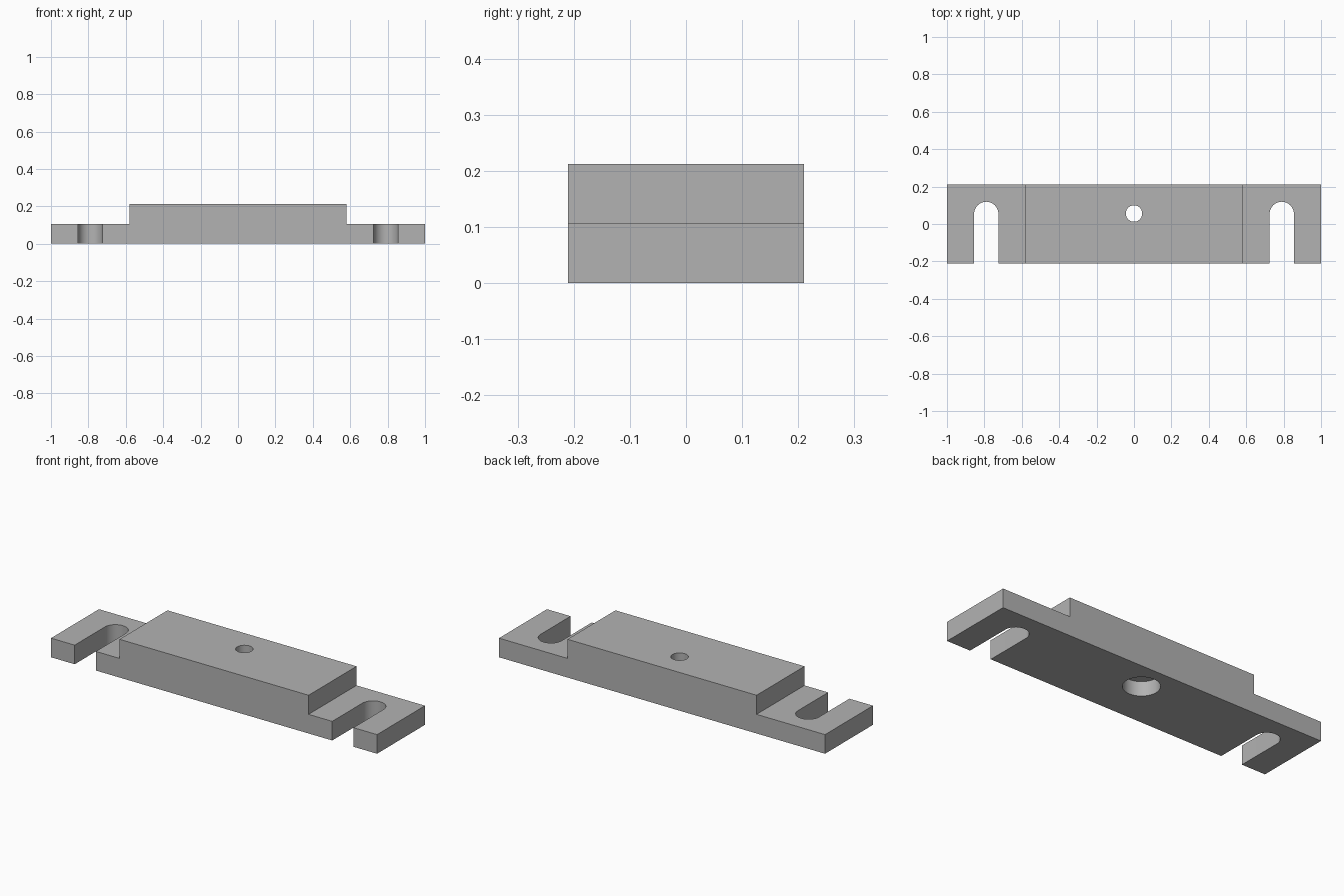
import bpy, bmesh, math

cube = bpy.data.objects.get("Cube")
if cube:
    bpy.data.objects.remove(cube, do_unlink=True)

HALF_DEPTH = 0.21
LOW, HIGH = 0.106, 0.212
STEP_X = 0.58
SLOT_X, SLOT_Y, SLOT_R = 0.79, 0.054, 0.065
HOLE_Y = 0.056

# Single plain grey material
grey = bpy.data.materials.new("machined_grey")
grey.use_nodes = True
colour = (0.45, 0.45, 0.45, 1)
grey.diffuse_color = colour
grey.node_tree.nodes["Principled BSDF"].inputs["Base Color"].default_value = colour


def prism(name, points, direction):
    """Extrude a closed outline along a direction."""
    bm = bmesh.new()
    face = bm.faces.new([bm.verts.new(p) for p in points])
    result = bmesh.ops.extrude_face_region(bm, geom=[face])
    verts = [v for v in result["geom"] if isinstance(v, bmesh.types.BMVert)]
    bmesh.ops.translate(bm, verts=verts, vec=direction)
    bmesh.ops.recalc_face_normals(bm, faces=bm.faces)
    mesh = bpy.data.meshes.new(name)
    bm.to_mesh(mesh)
    bm.free()
    mesh.materials.append(grey)
    obj = bpy.data.objects.new(name, mesh)
    bpy.context.collection.objects.link(obj)
    return obj


def arc(x, y, z, radius, angle, count):
    """Points along an arc starting on the +x side."""
    return [(x + radius * math.cos(angle * i / count),
             y + radius * math.sin(angle * i / count), z) for i in range(count)]


def cut(body, cutter):
    mod = body.modifiers.new(cutter.name, "BOOLEAN")
    mod.operation = "DIFFERENCE"
    mod.solver = "EXACT"
    mod.object = cutter
    bpy.context.view_layer.objects.active = body
    bpy.ops.object.modifier_apply(modifier=mod.name)
    bpy.data.objects.remove(cutter, do_unlink=True)


# Stepped body: raised middle block with a thin flange at each end
half = [(1, 0), (1, LOW), (STEP_X, LOW), (STEP_X, HIGH)]
outline = half + [(-x, z) for x, z in reversed(half)]
body = prism("mounting_bracket", [(x, -HALF_DEPTH, z) for x, z in outline],
             (0, 2 * HALF_DEPTH, 0))

# Round-ended slots, open at the front
for side in (-1, 1):
    x = side * SLOT_X
    points = arc(x, SLOT_Y, -0.1, SLOT_R, math.pi, 24)
    points += [(x - SLOT_R, SLOT_Y, -0.1), (x - SLOT_R, -0.4, -0.1), (x + SLOT_R, -0.4, -0.1)]
    cut(body, prism("slot_cutter", points, (0, 0, 0.5)))

# Through hole, with a wider counterbore underneath
for name, radius, top in (("hole_cutter", 0.044, 0.4), ("counterbore_cutter", 0.092, 0.08)):
    points = arc(0, HOLE_Y, -0.1, radius, math.tau, 48)
    cut(body, prism(name, points, (0, 0, top + 0.1)))

# Smooth the curved walls, keep the machined edges sharp
bpy.ops.object.select_all(action="DESELECT")
body.select_set(True)
bpy.context.view_layer.objects.active = body
bpy.ops.object.shade_smooth_by_angle(angle=math.radians(30))
